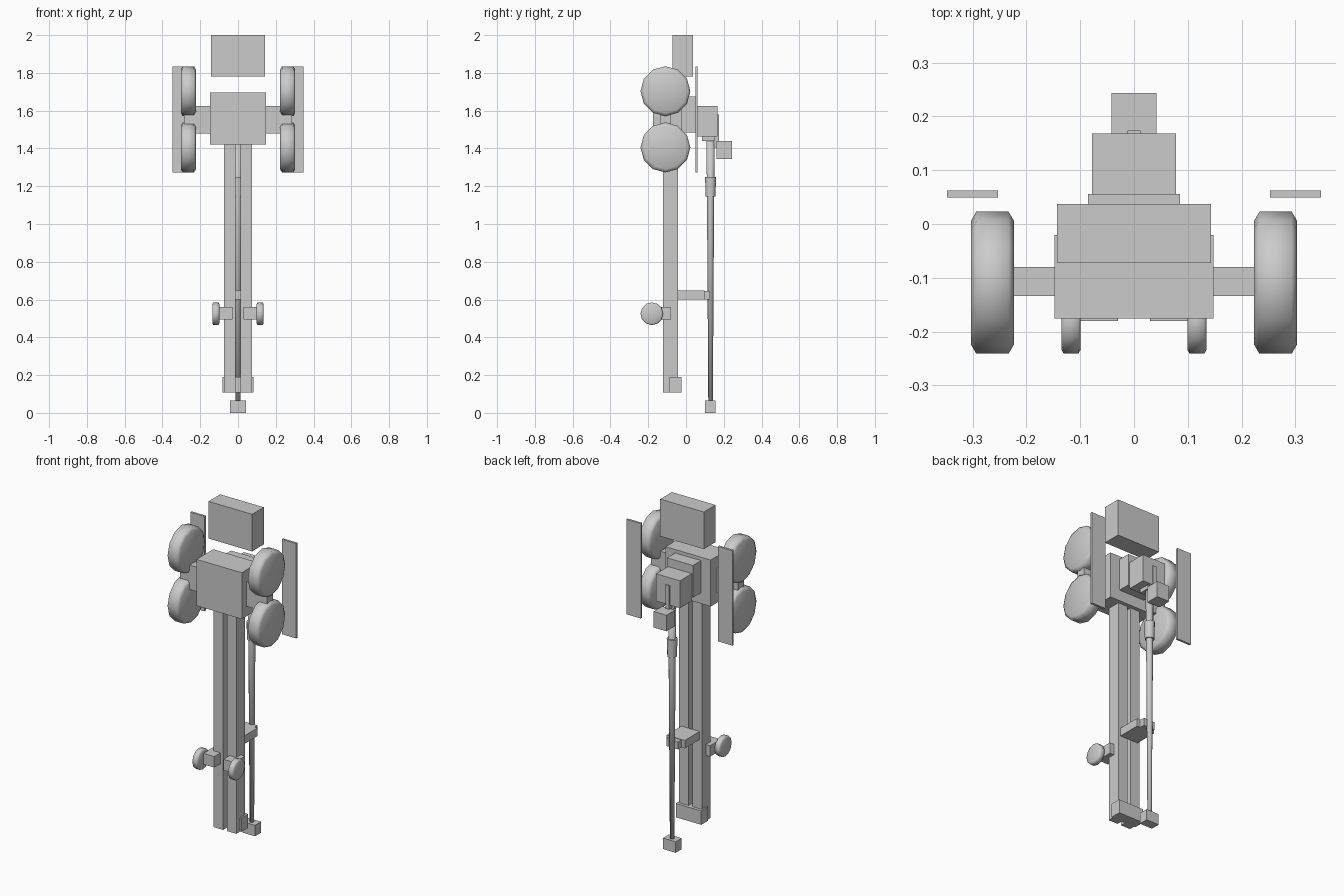
import bpy, bmesh, math

if "Cube" in bpy.data.objects:
    bpy.data.objects.remove(bpy.data.objects["Cube"])

grey = bpy.data.materials.new("plain grey")
grey.diffuse_color = (0.6, 0.6, 0.6, 1)
grey.use_nodes = True
grey.node_tree.nodes["Principled BSDF"].inputs["Base Color"].default_value = grey.diffuse_color


def finish(name, bm, smooth=False):
    bmesh.ops.recalc_face_normals(bm, faces=bm.faces)
    me = bpy.data.meshes.new(name)
    bm.to_mesh(me)
    bm.free()
    me.materials.append(grey)
    for p in me.polygons:
        p.use_smooth = smooth
    ob = bpy.data.objects.new(name, me)
    bpy.context.collection.objects.link(ob)
    return ob


def box(name, x, y, z):
    """Box from (min, max) ranges."""
    bm = bmesh.new()
    bmesh.ops.create_cube(bm, size=1)
    for v in bm.verts:
        for i, r in enumerate((x, y, z)):
            v.co[i] = r[1] if v.co[i] > 0 else r[0]
    return finish(name, bm)


def pair(name, x, y, z):
    """Box on the right plus its mirror on the left."""
    box(name + "_right", x, y, z)
    box(name + "_left", (-x[1], -x[0]), y, z)


def lathe(name, centre, profile, axis, sides, smooth=True):
    """Turned solid: profile is (offset along axis, radius)."""
    bm = bmesh.new()
    rings = []
    for h, r in profile:
        ring = []
        for i in range(sides):
            a = 2 * math.pi * i / sides
            c, s = r * math.cos(a), r * math.sin(a)
            co = (h, s, c) if axis == 'X' else (c, s, h)
            ring.append(bm.verts.new([p + q for p, q in zip(centre, co)]))
        rings.append(ring)
    for a, b in zip(rings, rings[1:]):
        for i in range(sides):
            j = (i + 1) % sides
            bm.faces.new((a[i], a[j], b[j], b[i]))
    bm.faces.new(rings[0])
    bm.faces.new(rings[-1])
    return finish(name, bm, smooth)


def wheel(name, x, y, z, r, w, sides):
    lathe(name, (x, y, z), [(-w, r * 0.87), (-w * 0.75, r), (w * 0.75, r), (w, r * 0.87)], 'X', sides)


# body blocks
box("upper_box", (-0.143, 0.143), (-0.072, 0.037), (1.78, 2.0))
box("main_body", (-0.148, 0.148), (-0.176, -0.02), (1.42, 1.695))
box("back_plate", (-0.085, 0.085), (-0.02, 0.056), (1.485, 1.675))
box("rear_housing", (-0.078, 0.078), (0.056, 0.168), (1.463, 1.625))
box("rear_housing_collar", (-0.03, 0.03), (0.085, 0.15), (1.44, 1.465))
box("rear_lever", (-0.012, 0.012), (0.134, 0.174), (1.405, 1.58))
box("rear_counter_box", (-0.042, 0.042), (0.162, 0.243), (1.345, 1.44))

# axles, side panels and big wheels
pair("axle_block", (0.148, 0.285), (-0.134, -0.08), (1.48, 1.625))
pair("side_panel", (0.253, 0.347), (0.049, 0.062), (1.273, 1.835))
for side, s in (("right", 1), ("left", -1)):
    for level, z in (("upper", 1.703), ("lower", 1.405)):
        wheel(f"{level}_wheel_{side}", s * 0.263, -0.109, z, 0.132, 0.04, 12)
    wheel(f"small_wheel_{side}", s * 0.117, -0.181, 0.525, 0.06, 0.018, 12)

# long rails with foot crossbar and small wheel mounts
pair("rail", (0.012, 0.074), (-0.122, -0.042), (0.108, 1.42))
box("rail_crossbar", (-0.083, 0.083), (-0.087, -0.024), (0.108, 0.19))
pair("small_wheel_mount", (0.03, 0.102), (-0.18, -0.08), (0.495, 0.56))

# rod bracket
box("rod_bracket", (-0.06, 0.06), (-0.042, 0.097), (0.6, 0.648))
box("rod_clamp", (-0.038, 0.038), (0.097, 0.128), (0.6, 0.645))

# tapered rod with sleeve and foot block
lathe("rod", (0, 0.13, 0), [(0.05, 0.012), (1.15, 0.019), (1.45, 0.022)], 'Z', 12)
for n, c in (("rod_sleeve", (1.145, 1.25)),):
    ob = lathe(n, (0, 0.13, 0), [(c[0], 0.026), (c[1], 0.029)], 'Z', 12)
    bpy.context.view_layer.objects.active = ob
    ob.select_set(True)
    bpy.ops.object.shade_smooth_by_angle(angle=math.radians(40))
box("foot_block", (-0.042, 0.042), (0.1, 0.156), (0, 0.065))
